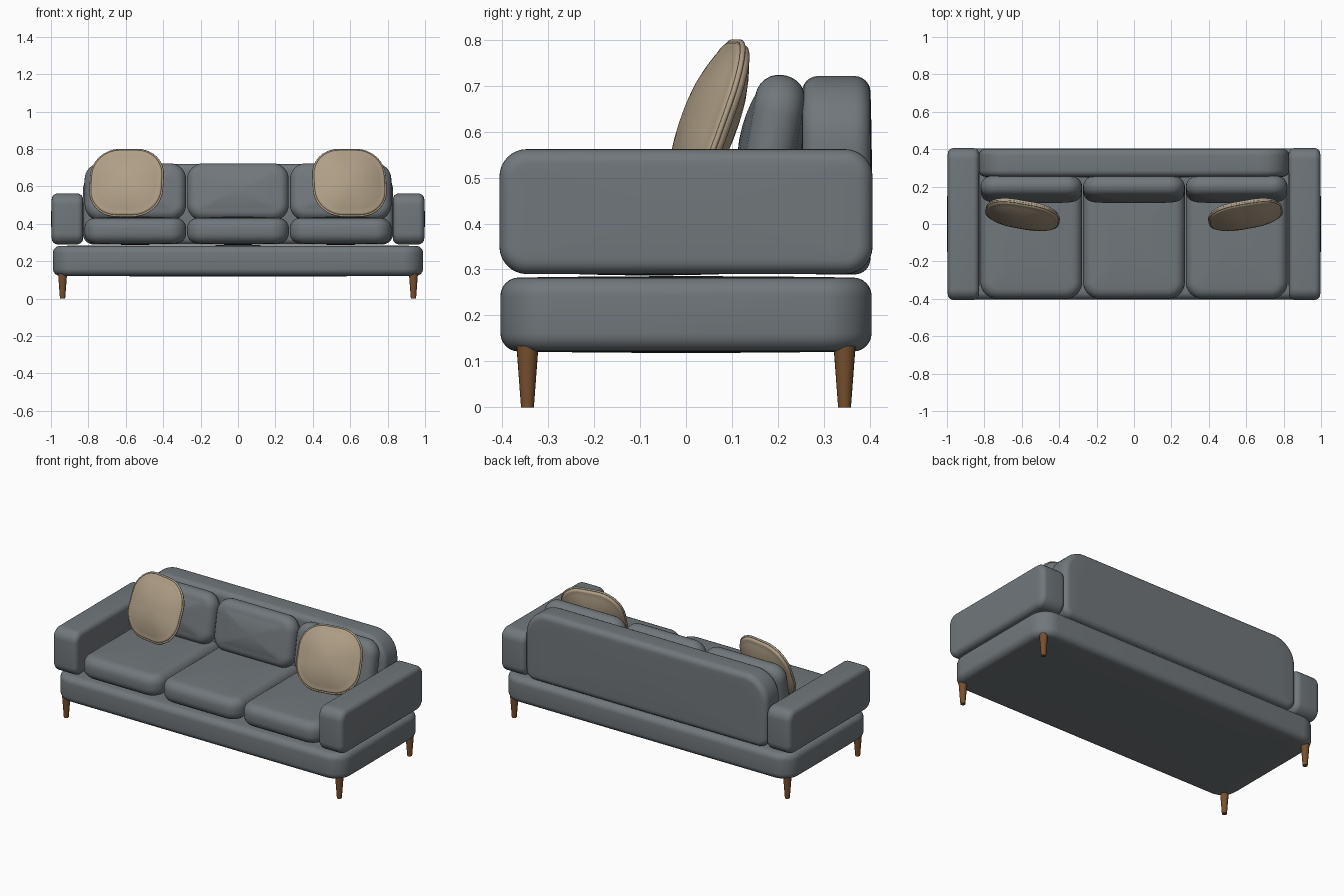
import bpy, bmesh, math
from math import sin, cos, pi, radians
from mathutils import Matrix

cube = bpy.data.objects.get("Cube")
if cube:
    bpy.data.objects.remove(cube, do_unlink=True)


def material(name, rgb):
    m = bpy.data.materials.new(name)
    m.use_nodes = True
    m.diffuse_color = (*rgb, 1)
    bsdf = m.node_tree.nodes["Principled BSDF"]
    bsdf.inputs["Base Color"].default_value = (*rgb, 1)
    bsdf.inputs["Roughness"].default_value = 0.8
    return m


fabric = material("slate fabric", (0.165, 0.185, 0.2))
linen = material("beige linen", (0.43, 0.345, 0.24))
wood = material("brown wood", (0.19, 0.08, 0.027))


def outline(w, h, radii, inset=0, steps=8):
    """Rounded rectangle; radii run top right, top left, bottom left, bottom right."""
    pts = []
    for i, (sx, sy) in enumerate([(1, 1), (-1, 1), (-1, -1), (1, -1)]):
        r = max(radii[i] - inset, 0.004)
        cx, cy = sx * (w / 2 - inset - r), sy * (h / 2 - inset - r)
        for k in range(steps + 1):
            a = (i + k / steps) * pi / 2
            pts.append((cx + r * cos(a), cy + r * sin(a)))
    return pts


def finish(name, bm, mat, loc, rot):
    bmesh.ops.recalc_face_normals(bm, faces=bm.faces)
    mesh = bpy.data.meshes.new(name)
    bm.to_mesh(mesh)
    bm.free()
    mesh.materials.append(mat)
    mesh.shade_smooth()
    mesh.set_sharp_from_angle(angle=radians(40))
    ob = bpy.data.objects.new(name, mesh)
    ob.location = loc
    ob.rotation_euler = [radians(a) for a in rot]
    bpy.context.collection.objects.link(ob)
    return ob


def padded(name, size, radii, edge, puff, mat, loc, rot=(0, 0, 0)):
    """Upholstered block: rounded outline, rolled edges, domed front and back."""
    w, h, t = size
    half = t / 2 - puff
    arc = [k / 6 * pi / 2 for k in range(7)]
    front = [(edge * (1 - cos(a)), half - edge + edge * sin(a), 1) for a in arc]
    front += [(edge, half + puff * (1 - s * s), s) for s in (0.9, 0.75, 0.55, 0.3)]
    levels = [(i, -z, s) for i, z, s in reversed(front)] + front
    bm = bmesh.new()
    rings = [[bm.verts.new((x * s, y * s, z)) for x, y in outline(w, h, radii, i)]
             for i, z, s in levels]
    n = len(rings[0])
    for a, b in zip(rings, rings[1:]):
        for k in range(n):
            j = (k + 1) % n
            bm.faces.new((a[k], a[j], b[j], b[k]))
    for ring, z in ((rings[0], -t / 2), (rings[-1], t / 2)):
        tip = bm.verts.new((0, 0, z))
        for k in range(n):
            bm.faces.new((ring[k], ring[(k + 1) % n], tip))
    return finish(name, bm, mat, loc, rot)


# Base platform and backrest
padded("base", (1.98, 0.808, 0.167), [0.11] * 4, 0.04, 0.003, fabric, (0, 0, 0.202))
padded("backrest", (1.66, 0.432, 0.155), [0.15, 0.15, 0.06, 0.06], 0.035, 0.003,
       fabric, (0, 0.327, 0.505), (90, 0, 0))

# Seat and back cushions
for label, x in (("right", -0.549), ("middle", 0), ("left", 0.549)):
    padded(label + "_seat_cushion", (0.544, 0.64, 0.152), [0.04, 0.04, 0.09, 0.09],
           0.055, 0.008, fabric, (x, -0.08, 0.363), (0, 0, 0))
    padded(label + "_back_cushion", (0.542, 0.31, 0.145), [0.085] * 4,
           0.052, 0.018, fabric, (x, 0.187, 0.57), (80, 0, 0))

# Parts on both sides
for label, side in (("right", -1), ("left", 1)):
    padded(label + "_arm", (0.812, 0.272, 0.174), [0.06] * 4, 0.032, 0.003,
           fabric, (side * 0.912, 0, 0.426), (90, 0, 90))

    # Throw pillow with a piped seam
    place, turn = (side * 0.595, 0.05, 0.618), (70, 0, side * 10)
    padded(label + "_pillow", (0.385, 0.37, 0.115), [0.145] * 4, 0.014, 0.04,
           linen, place, turn)
    curve = bpy.data.curves.new(label + "_piping", "CURVE")
    curve.dimensions = "3D"
    curve.bevel_depth = 0.006
    curve.bevel_resolution = 2
    pts = outline(0.389, 0.374, [0.147] * 4)
    spline = curve.splines.new("POLY")
    spline.points.add(len(pts) - 1)
    for p, (x, y) in zip(spline.points, pts):
        p.co = (x, y, 0.004, 1)
    spline.use_cyclic_u = True
    curve.materials.append(linen)
    piping = bpy.data.objects.new(label + "_piping", curve)
    piping.location = place
    piping.rotation_euler = [radians(a) for a in turn]
    bpy.context.collection.objects.link(piping)

    # Tapered legs
    for end, y in (("front", -0.345), ("back", 0.345)):
        bm = bmesh.new()
        bmesh.ops.create_cone(bm, cap_ends=True, segments=20, radius1=0.014,
                              radius2=0.024, depth=0.134,
                              matrix=Matrix.Translation((0, 0, 0.067)))
        finish(f"{end}_{label}_leg", bm, wood, (side * 0.938, y, 0), (0, 0, 0))
